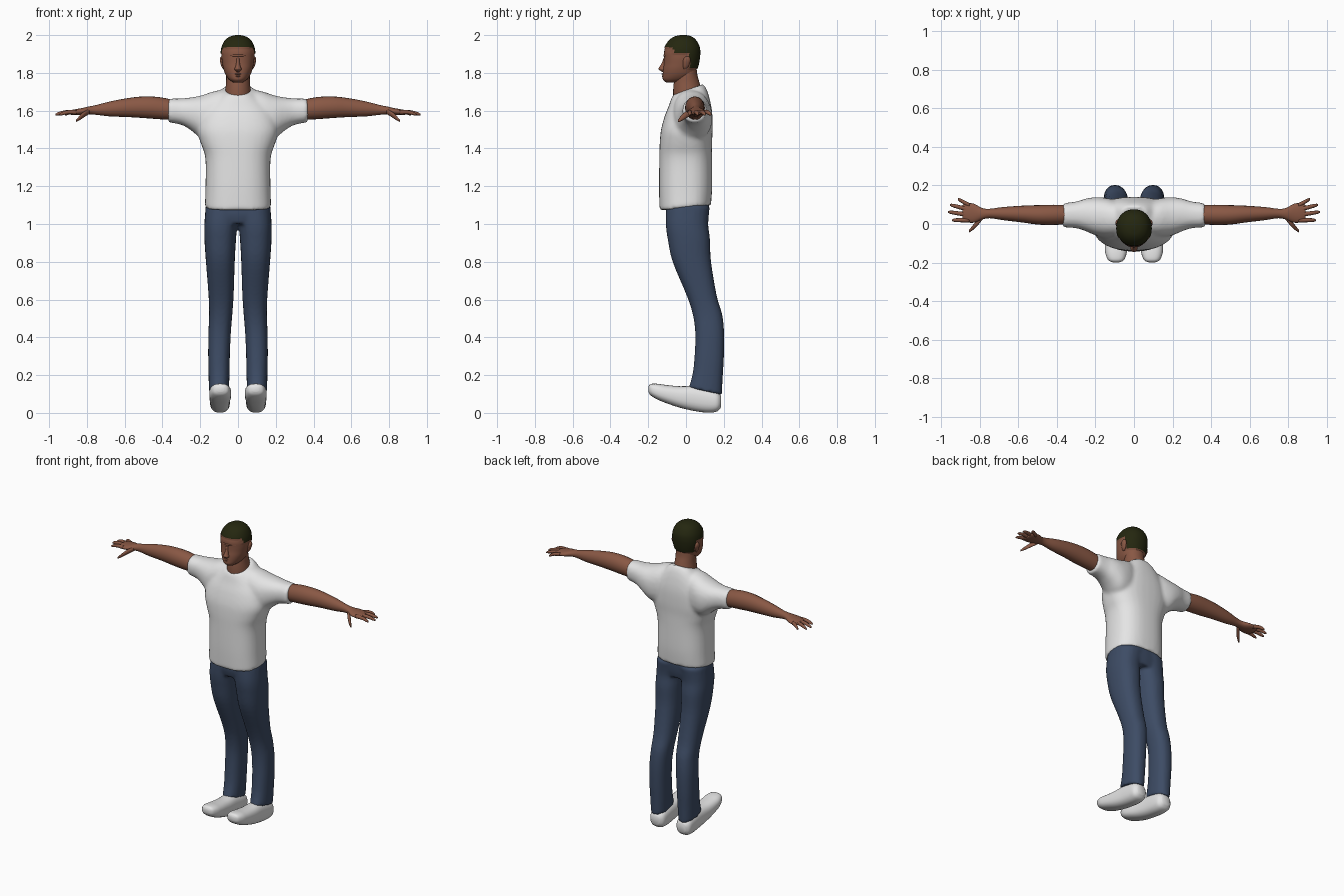
import bpy, bmesh, math
from mathutils import Vector


def material(name, rgb):
    m = bpy.data.materials.new(name)
    m.diffuse_color = (*rgb, 1)
    return m


SKIN = material("brown skin", (0.25, 0.097, 0.058))
HAIR = material("dark hair", (0.018, 0.020, 0.005))
WHITE = material("white cloth", (0.78, 0.78, 0.78))
DENIM = material("blue denim", (0.047, 0.072, 0.130))


def spline(rows, steps):
    """Smoothly interpolated cross-section rows (Catmull-Rom)."""
    out = []
    for i in range(len(rows) - 1):
        p = [rows[max(i - 1, 0)], rows[i], rows[i + 1], rows[min(i + 2, len(rows) - 1)]]
        for s in range(steps):
            t = s / steps
            out.append([0.5 * (2 * b + (c - a) * t + (2 * a - 5 * b + 4 * c - d) * t * t
                               + (3 * b - a - 3 * c + d) * t ** 3) for a, b, c, d in zip(*p)])
    return out + [list(rows[-1])]


def loft(bm, rows, axis, side=1, n=24, power=2.0, steps=4):
    """Skin rows (position, a0, a1, b0, b1, tilt) along an axis, side=-1 mirrors x."""
    rows = [tuple(r) + (0,) * (6 - len(r)) for r in rows]
    rings = []
    for t, a0, a1, b0, b1, tilt in spline(rows, steps):
        ring = []
        for k in range(n):
            ang = 2 * math.pi * k / n
            c, s = math.cos(ang), math.sin(ang)
            a = (a0 + a1) / 2 + (a1 - a0) / 2 * math.copysign(abs(c) ** (2 / power), c)
            db = (b1 - b0) / 2 * math.copysign(abs(s) ** (2 / power), s)
            b, h = (b0 + b1) / 2 + db, t + tilt * db
            co = {"x": (h, a, b), "y": (a, h, b), "z": (a, b, h)}[axis]
            ring.append(bm.verts.new((co[0] * side, co[1], co[2])))
        rings.append(ring)
    for lo, hi in zip(rings, rings[1:]):
        for k in range(n):
            bm.faces.new((lo[k], lo[(k + 1) % n], hi[(k + 1) % n], hi[k]))
    bm.faces.new(rings[0])
    bm.faces.new(rings[-1])


def finish(name, bm, *mats, voxel=0, smooth=4):
    bmesh.ops.recalc_face_normals(bm, faces=bm.faces[:])
    for f in bm.faces:
        f.smooth = True
    me = bpy.data.meshes.new(name)
    bm.to_mesh(me)
    bm.free()
    ob = bpy.data.objects.new(name, me)
    bpy.context.collection.objects.link(ob)
    for m in mats:
        me.materials.append(m)
    if voxel:  # fuse overlapping volumes into one soft skin
        r = ob.modifiers.new("fuse", "REMESH")
        r.mode, r.voxel_size, r.use_smooth_shade = "VOXEL", voxel, True
        s = ob.modifiers.new("soften", "SMOOTH")
        s.factor, s.iterations = 0.5, smooth
    return ob


# shirt: torso and two sleeves fused
bm = bmesh.new()
loft(bm, [(1.085, -.176, .176, -.140, .132, .1), (1.2, -.172, .172, -.143, .139),
          (1.35, -.173, .173, -.141, .138), (1.43, -.198, .198, -.139, .138),
          (1.5, -.215, .215, -.132, .141), (1.58, -.195, .195, -.112, .139, .05),
          (1.64, -.155, .155, -.092, .127, .15), (1.685, -.11, .11, -.080, .110, .28),
          (1.712, -.078, .078, -.070, .092, .36)], "z", n=36, power=2.5)
for side in (1, -1):
    loft(bm, [(.04, -.06, .10, 1.45, 1.715), (.12, -.07, .13, 1.44, 1.705),
              (.19, -.062, .14, 1.45, 1.682), (.25, -.038, .132, 1.497, 1.67),
              (.30, -.022, .117, 1.525, 1.665), (.37, -.018, .108, 1.538, 1.664)],
         "x", side, power=2.3)
finish("shirt", bm, WHITE, voxel=.011, smooth=6)

# jeans: hips and two legs fused
bm = bmesh.new()
loft(bm, [(1.0, -.155, .155, -.095, .110), (1.05, -.172, .172, -.107, .120),
          (1.11, -.168, .168, -.105, .124)], "z", n=32, power=2.5)
for side in (1, -1):
    loft(bm, [(.115, .048, .154, .015, .190, -.22), (.2, .045, .156, .035, .195, -.1),
              (.3, .043, .158, .045, .201), (.42, .038, .157, .049, .202),
              (.52, .030, .153, .036, .192), (.62, .023, .156, .004, .163),
              (.8, .017, .170, -.071, .133), (.92, .010, .178, -.097, .127),
              (1.0, .001, .178, -.107, .118), (1.09, -.03, .172, -.106, .126)],
         "z", side, power=2.3)
finish("jeans", bm, DENIM, voxel=.009, smooth=4)

# bare arms with hands, and shoes
for side, label in ((1, "left"), (-1, "right")):
    bm = bmesh.new()
    loft(bm, [(.33, .000, .098, 1.55, 1.655), (.42, -.005, .100, 1.555, 1.672),
              (.5, -.003, .098, 1.561, 1.675), (.58, .008, .095, 1.566, 1.667),
              (.68, .020, .088, 1.570, 1.648), (.75, .030, .079, 1.578, 1.630),
              (.79, .023, .083, 1.580, 1.622), (.83, .007, .105, 1.577, 1.613),
              (.87, .009, .108, 1.576, 1.606), (.89, .022, .098, 1.580, 1.601)],
         "x", side, n=20, steps=3)
    # fingers as (base y, tip x, tip y)
    for y, tx, ty in ((.020, .945, .020), (.047, .967, .063), (.074, .957, .100), (.097, .915, .130)):
        rows = []
        for f, r, z in ((0, .012, 1.592), (.5, .011, 1.592), (.85, .009, 1.584), (1, .004, 1.579)):
            x, cy = .855 + (tx - .855) * f, y + (ty - y) * f
            rows.append((x, cy - r, cy + r, z - r, z + r))
        loft(bm, rows, "x", side, n=10, steps=3)
    rows = [(x, y - r, y + r, z - r, z + r) for x, y, z, r in
            ((.785, .040, 1.597, .014), (.815, .004, 1.580, .016),
             (.840, -.022, 1.560, .012), (.858, -.038, 1.545, .006))]
    loft(bm, rows, "x", side, n=10, steps=3)
    finish(label + "_arm", bm, SKIN)

    bm = bmesh.new()
    loft(bm, [(-.199, .075, .110, .112, .138), (-.187, .052, .134, .093, .153),
              (-.15, .038, .149, .070, .154), (-.1, .036, .152, .050, .147),
              (-.03, .040, .151, .027, .141), (.05, .042, .149, .009, .142),
              (.12, .042, .149, .001, .130), (.165, .047, .146, .008, .112),
              (.186, .068, .126, .030, .090)], "y", side, n=28, power=2.5)
    finish(label + "_shoe", bm, WHITE)

    # ear
    bm = bmesh.new()
    loft(bm, [(1.820, .072, .078, -.012, .002), (1.835, .070, .088, -.016, .014),
              (1.865, .070, .096, -.016, .024), (1.882, .072, .094, -.008, .020),
              (1.888, .078, .086, .000, .012)], "z", side, n=14)
    finish(label + "_ear", bm, SKIN)

# neck
bm = bmesh.new()
loft(bm, [(1.64, -.070, .070, -.065, .080), (1.70, -.068, .068, -.068, .083),
          (1.75, -.063, .063, -.064, .071), (1.79, -.062, .062, -.055, .060),
          (1.84, -.058, .058, -.04, .055)], "z", n=28)
finish("neck", bm, SKIN)

# head, with the hair painted and slightly raised on the upper and rear faces
bm = bmesh.new()
loft(bm, [(1.750, -.026, .026, -.106, -.04), (1.765, -.048, .048, -.122, .02),
          (1.79, -.066, .066, -.123, .048), (1.82, -.077, .077, -.121, .056),
          (1.85, -.083, .083, -.117, .064), (1.88, -.087, .087, -.116, .069),
          (1.91, -.087, .087, -.116, .071), (1.94, -.081, .081, -.107, .067),
          (1.97, -.065, .065, -.086, .050), (1.988, -.040, .040, -.060, .028),
          (1.995, -.012, .012, -.03, .0)], "z", n=48, power=2.15, steps=5)
bmesh.ops.recalc_face_normals(bm, faces=bm.faces[:])
for f in bm.faces:
    c = f.calc_center_median()
    line = 1.935 if c.y < -.065 else 1.903 if c.y < .018 else 1.825
    f.material_index = int(c.z > line)
bm.normal_update()
hair_verts = {v for f in bm.faces if f.material_index for v in f.verts}
for v, nrm in [(v, v.normal.copy()) for v in hair_verts]:
    v.co += nrm * .005
finish("head", bm, SKIN, HAIR)

# nose, lips and brow
bm = bmesh.new()
loft(bm, [(1.806, -.011, .011, -.128, -.10), (1.820, -.019, .019, -.146, -.10),
          (1.832, -.014, .014, -.141, -.10), (1.855, -.009, .009, -.127, -.10),
          (1.880, -.008, .008, -.119, -.10)], "z", n=14)
finish("nose", bm, SKIN)
for name, z, w, depth, h in (("upper_lip", 1.794, .026, .130, .007),
                             ("lower_lip", 1.783, .023, .129, .007),
                             ("brow", 1.892, .055, .121, .009)):
    bm = bmesh.new()
    loft(bm, [(w * k, -depth + .022 * k * k, -.08, z - h * s, z + h * s)
              for k, s in ((-1, .3), (-.5, .85), (0, 1), (.5, .85), (1, .3))], "x", n=12)
    finish(name, bm, SKIN)
